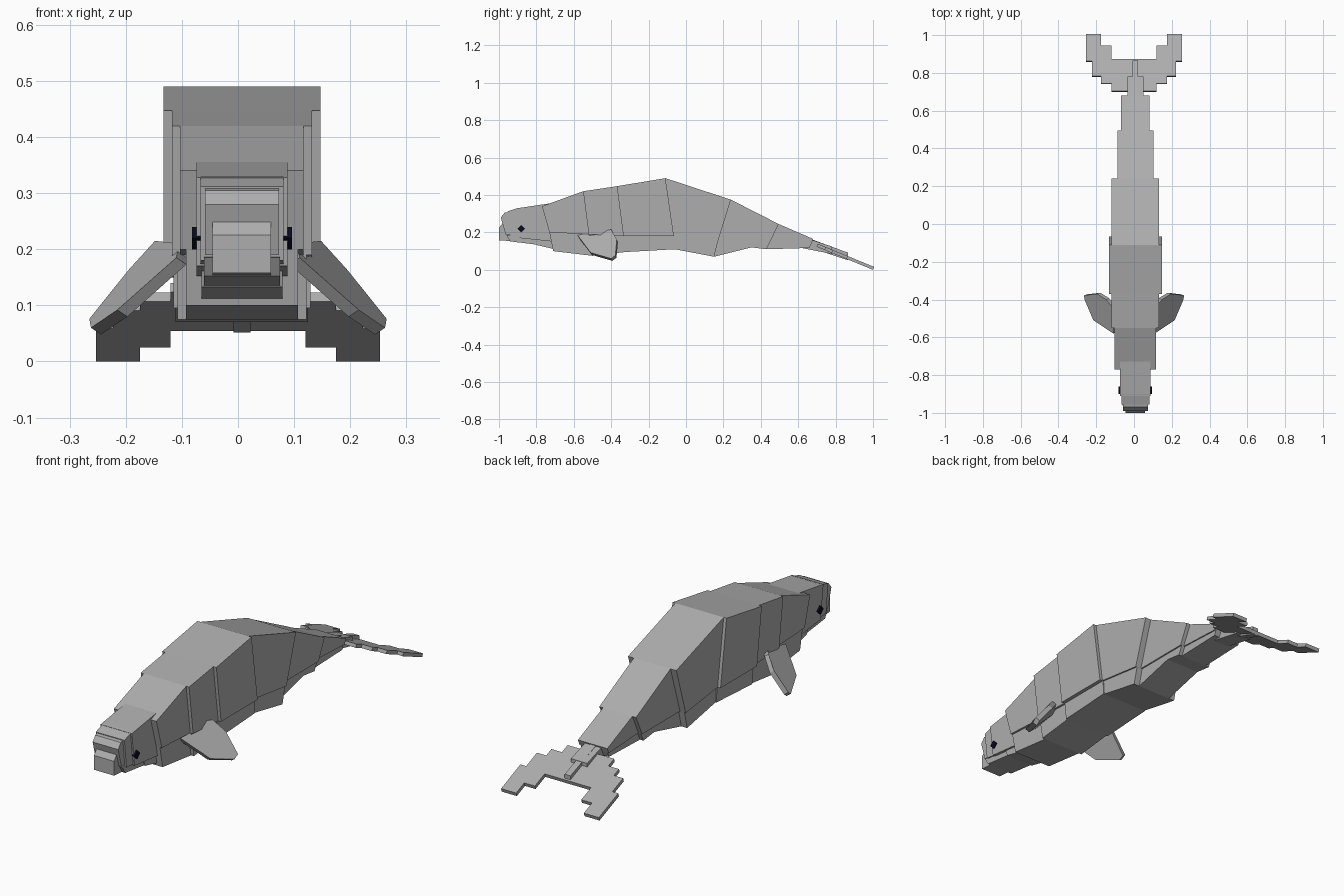
import bpy, bmesh
from mathutils import Vector

cube = bpy.data.objects.get("Cube")
if cube:
    bpy.data.objects.remove(cube, do_unlink=True)

MID = 0.007  # body centre line


def material(name, rgb):
    m = bpy.data.materials.new(name)
    m.use_nodes = True
    m.diffuse_color = (*rgb, 1)
    m.node_tree.nodes["Principled BSDF"].inputs["Base Color"].default_value = (*rgb, 1)
    return m


skin = material("grey_skin", (0.42, 0.42, 0.42))
eye_dark = material("eye_dark", (0.003, 0.003, 0.015))


def slab(name, outline, offset, mat=skin):
    """Flat outline of 3D points, extruded along an offset vector."""
    bm = bmesh.new()
    face = bm.faces.new([bm.verts.new(p) for p in outline])
    ext = bmesh.ops.extrude_face_region(bm, geom=[face])
    moved = [v for v in ext["geom"] if isinstance(v, bmesh.types.BMVert)]
    bmesh.ops.translate(bm, verts=moved, vec=Vector(offset))
    bmesh.ops.recalc_face_normals(bm, faces=bm.faces)
    mesh = bpy.data.meshes.new(name)
    bm.to_mesh(mesh)
    bm.free()
    mesh.materials.append(mat)
    obj = bpy.data.objects.new(name, mesh)
    bpy.context.collection.objects.link(obj)
    return obj


def block(name, half, profile, mat=skin):
    """Side profile of (y, z) points widened to both sides of the body."""
    return slab(name, [(MID - half, y, z) for y, z in profile], (2 * half, 0, 0), mat)


# Body joints: top, flank and belly points of each seam
joints = [
    ((-.77, .34), (-.73, .20), (-.71, .10)),
    ((-.55, .42), (-.52, .19), (-.50, .075)),
    ((-.37, .447), (-.335, .18), (-.325, .095)),
    ((-.11, .49), (-.065, .18), (-.06, .11)),
    ((.24, .375), (.17, .15), (.15, .07)),
    ((.495, .245), (.45, .15), (.43, .11)),
    ((.68, .165), (.67, .14), (.66, .117)),
]
names = ["neck", "shoulder", "chest", "loin", "tail_base", "tail_stock"]
back_half = [.11, .125, .14, .125, .095, .076]
belly_half = [.10, .115, .122, .118, .088, .07]
for i, name in enumerate(names):
    a, b = joints[i], joints[i + 1]
    block(name + "_back", back_half[i], [a[0], b[0], b[1], a[1]])
    # The belly under the tail base bends upward
    bend = [(.35, .12)] if name == "tail_base" else []
    block(name + "_belly", belly_half[i], [a[1], b[1], b[2], *bend, a[2]])

# Head
block("skull", .081, [(-.91, .328), (-.71, .358), (-.70, .15), (-.89, .17)])
block("forehead", .074, [(-.955, .312), (-.90, .33), (-.86, .17), (-.94, .18)])
block("melon", .066, [(-.99, .28), (-.97, .305), (-.90, .32), (-.88, .19), (-.965, .19)])
block("beak", .052, [(-1, .225), (-.98, .25), (-.90, .25), (-.88, .15), (-1, .158)])
block("jaw", .068, [(-.96, .185), (-.74, .20), (-.72, .125), (-.80, .135), (-.94, .152)])
block("throat", .072, [(-.82, .19), (-.68, .20), (-.68, .105), (-.80, .133)])
block("eyes", .089, [(-.90, .22), (-.88, .24), (-.86, .22), (-.88, .20)], eye_dark)

# Tail tip: two narrowing strips
block("tail_tip", .042, [(.55, .20), (.78, .125), (.78, .085), (.55, .13)])
block("tail_ridge", .015, [(.60, .19), (.865, .092), (.865, .052), (.60, .14)])

# Stepped fluke on a sloping plane
half_outline = [(.12, .698), (.12, .74), (.175, .74), (.175, .778), (.223, .778),
                (.223, .857), (.253, .857), (.253, 1), (.175, 1), (.175, .94),
                (.12, .94), (.12, .868)]
ring = half_outline + [(-x, y) for x, y in reversed(half_outline)]
slab("fluke", [(x, y, .41 * (1 - y)) for x, y in ring], (0, .005, .016))

# Flippers
fin = [(.11, -.58, .185), (.215, -.51, .092), (.262, -.40, .06), (.265, -.378, .076),
       (.196, -.37, .162), (.148, -.40, .215), (.105, -.45, .21)]
for side, sign in (("left", 1), ("right", -1)):
    slab(side + "_flipper", [(sign * x, y, z) for x, y, z in fin],
         (sign * -.018, .006, -.012))
